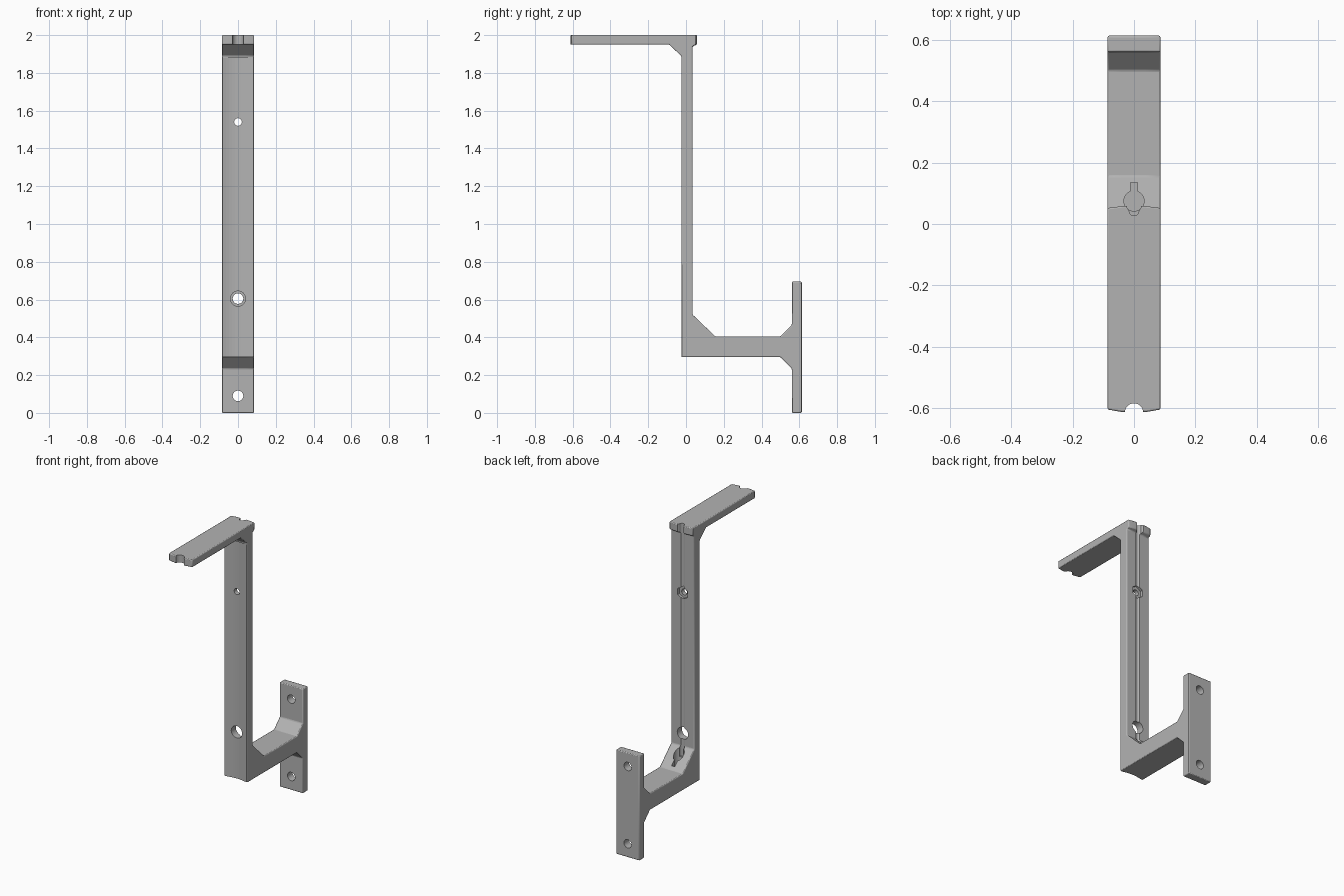
import bpy, bmesh, math

cube = bpy.data.objects.get("Cube")
if cube:
    bpy.data.objects.remove(cube, do_unlink=True)

HALF = 0.086

grey = bpy.data.materials.new("plain grey")
grey.use_nodes = True
colour = (0.45, 0.45, 0.45, 1)
grey.diffuse_color = colour
grey.node_tree.nodes["Principled BSDF"].inputs["Base Color"].default_value = colour


def add_object(name, bm):
    bmesh.ops.recalc_face_normals(bm, faces=bm.faces)
    mesh = bpy.data.meshes.new(name)
    bm.to_mesh(mesh)
    bm.free()
    obj = bpy.data.objects.new(name, mesh)
    bpy.context.collection.objects.link(obj)
    mesh.materials.append(grey)
    return obj


# Side profile (y, z) of the whole bracket, extruded across its width
profile = [
    (-0.612, 2), (0.058, 2), (0.058, 1.95), (0.035, 1.94), (0.035, 0.52),
    (0.155, 0.405), (0.5, 0.405), (0.56, 0.465), (0.56, 0.695),
    (0.613, 0.695), (0.613, 0), (0.56, 0), (0.56, 0.235), (0.5, 0.295),
    (-0.025, 0.295), (-0.025, 1.89), (-0.09, 1.95), (-0.612, 1.95),
]
bm = bmesh.new()
face = bm.faces.new([bm.verts.new((-HALF, y, z)) for y, z in profile])
side = bmesh.ops.extrude_face_region(bm, geom=[face])["geom"]
bmesh.ops.translate(bm, vec=(2 * HALF, 0, 0),
                    verts=[v for v in side if isinstance(v, bmesh.types.BMVert)])
# Sweep back the outer corners at both ends of the top arm
for x in (-0.04, 0.04):
    bmesh.ops.bisect_plane(bm, geom=bm.verts[:] + bm.edges[:] + bm.faces[:],
                           plane_co=(x, 0, 0), plane_no=(1, 0, 0))
for v in bm.verts:
    if abs(v.co.x) > 0.08 and v.co.z > 1.945:
        if v.co.y < -0.6:
            v.co.y += 0.008
        elif v.co.y > 0.05:
            v.co.y -= 0.006
bracket = add_object("wall_bracket", bm)
bevel = bracket.modifiers.new("soft_edges", "BEVEL")
bevel.width = 0.005
bevel.segments = 2
bevel.angle_limit = math.radians(40)


def cut(obj):
    obj.hide_render = True
    obj.hide_viewport = True
    obj.display_type = "WIRE"
    mod = bracket.modifiers.new(obj.name, "BOOLEAN")
    mod.operation = "DIFFERENCE"
    mod.solver = "EXACT"
    mod.object = obj


def cylinder_cut(name, radius, length, location, along_y=False, sides=32):
    bm = bmesh.new()
    bmesh.ops.create_cone(bm, cap_ends=True, segments=sides,
                          radius1=radius, radius2=radius, depth=length)
    obj = add_object(name, bm)
    obj.location = location
    if along_y:
        obj.rotation_euler.x = math.pi / 2
    cut(obj)


def box_cut(name, size, location):
    bm = bmesh.new()
    bmesh.ops.create_cube(bm, size=1)
    bmesh.ops.scale(bm, vec=size, verts=bm.verts)
    obj = add_object(name, bm)
    obj.location = location
    cut(obj)


# Hollowed front of the post
cylinder_cut("post_hollow", 0.25, 1.59, (0, -0.261, 1.085), sides=96)
# Screw holes in the post, with a hexagonal nut pocket behind the upper one
cylinder_cut("post_upper_hole", 0.02, 0.3, (0, 0, 1.54), True)
cylinder_cut("nut_pocket", 0.042, 0.04, (0, 0.037, 1.54), True, 6)
cylinder_cut("post_lower_hole", 0.04, 0.3, (0, 0, 0.605), True)
# Screw holes in the wall plate
for name, z in (("plate_lower_hole", 0.09), ("plate_upper_hole", 0.605)):
    cylinder_cut(name, 0.028, 0.2, (0, 0.587, z), True)
# Notches in the ends of the top arm
cylinder_cut("front_notch", 0.03, 0.2, (0, -0.614, 1.98))
cylinder_cut("rear_notch", 0.024, 0.12, (0, 0.062, 1.98))
# Cable groove down the back of the post
cylinder_cut("post_groove", 0.016, 1.6, (0, 0.043, 1.25), sides=16)
# Keyhole pocket in the lower gusset
cylinder_cut("keyhole_round", 0.033, 0.2, (0, 0.075, 0.46))
box_cut("keyhole_slot", (0.024, 0.06, 0.2), (0, 0.105, 0.46))

bpy.context.view_layer.objects.active = bracket
bracket.select_set(True)
bpy.ops.object.shade_smooth_by_angle(angle=math.radians(30))
